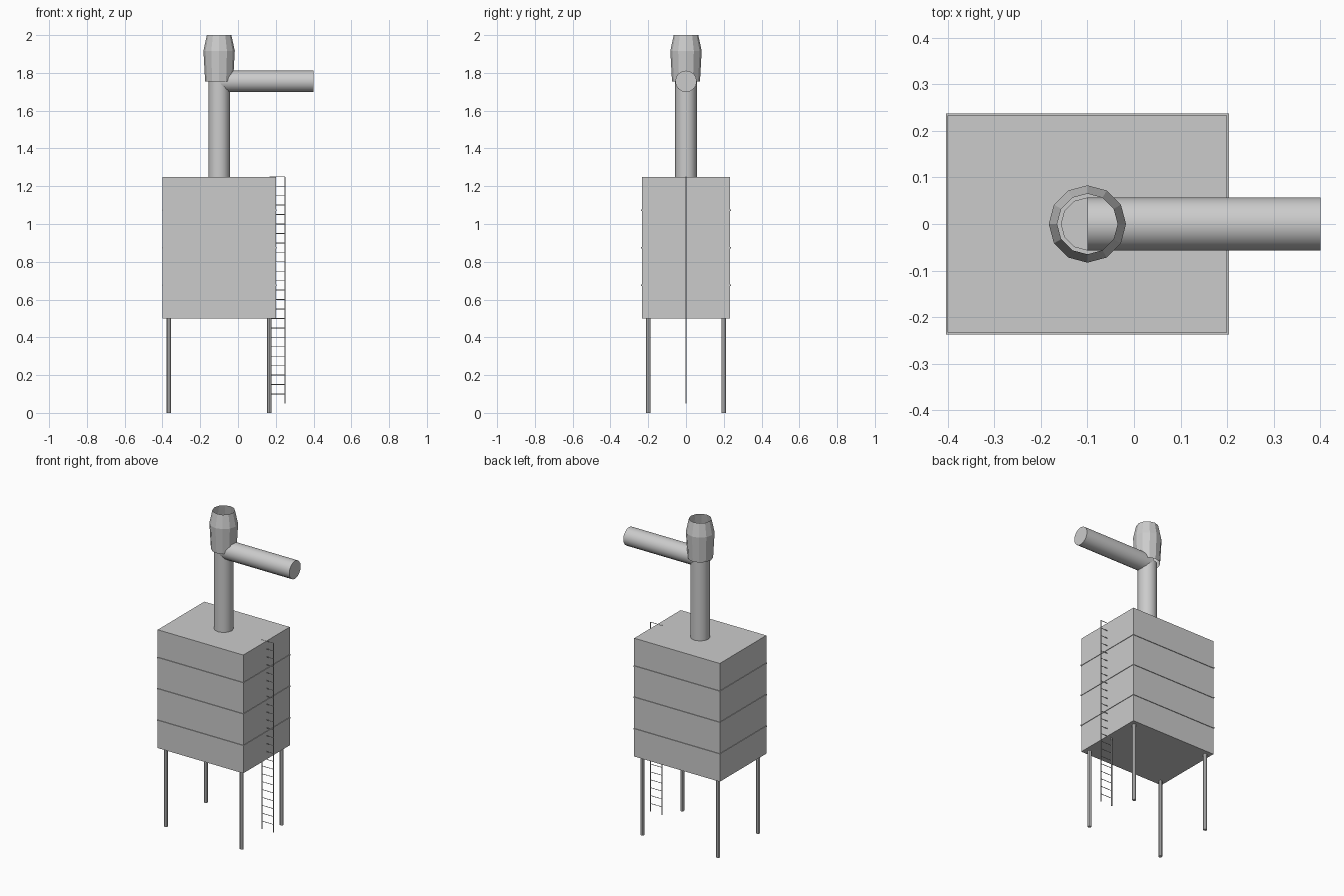
import bpy, bmesh, math
from mathutils import Vector, Matrix

if "Cube" in bpy.data.objects:
    bpy.data.objects.remove(bpy.data.objects["Cube"], do_unlink=True)

GREY = (0.6, 0.6, 0.6, 1)
steel = bpy.data.materials.new("plain grey")
steel.use_nodes = True
steel.diffuse_color = GREY
steel.node_tree.nodes["Principled BSDF"].inputs["Base Color"].default_value = GREY


def finish(name, bm, smooth=False):
    mesh = bpy.data.meshes.new(name)
    bm.to_mesh(mesh)
    bm.free()
    mesh.materials.append(steel)
    obj = bpy.data.objects.new(name, mesh)
    bpy.context.collection.objects.link(obj)
    if smooth:
        bpy.ops.object.select_all(action="DESELECT")
        obj.select_set(True)
        bpy.context.view_layer.objects.active = obj
        bpy.ops.object.shade_smooth_by_angle(angle=math.radians(32))
    return obj


def add_box(bm, centre, size):
    bmesh.ops.create_cube(bm, size=1, matrix=Matrix.LocRotScale(Vector(centre), None, Vector(size)))


def add_rod(bm, start, end, radius, sides):
    start, end = Vector(start), Vector(end)
    axis = end - start
    matrix = Matrix.Translation((start + end) / 2) @ axis.to_track_quat("Z", "Y").to_matrix().to_4x4()
    bmesh.ops.create_cone(bm, cap_ends=True, segments=sides, radius1=radius,
                          radius2=radius, depth=axis.length, matrix=matrix)


CX = -0.1             # centre line of tank and stack
HALF_X, HALF_Y = 0.3, 0.233
FLOOR, ROOF = 0.5, 1.25
PIPE_R, ELBOW_Z = 0.057, 1.755

# Main tank
bm = bmesh.new()
add_box(bm, (CX, 0, (FLOOR + ROOF) / 2), (2 * HALF_X, 2 * HALF_Y, ROOF - FLOOR))
finish("tank_body", bm)

# Thin bands around the tank
for i, z in enumerate((0.675, 0.875, 1.073)):
    bm = bmesh.new()
    for s in (-1, 1):
        add_box(bm, (CX, s * HALF_Y, z), (2 * HALF_X + 0.007, 0.008, 0.007))
        add_box(bm, (CX + s * HALF_X, 0, z), (0.007, 2 * HALF_Y + 0.008, 0.007))
    finish(f"tank_band_{i + 1}", bm)

# Four legs
for x_name, sx in (("right", -1), ("left", 1)):
    for y_name, sy in (("front", -1), ("back", 1)):
        bm = bmesh.new()
        x, y = CX + sx * 0.266, sy * 0.2
        add_rod(bm, (x, y, 0), (x, y, FLOOR), 0.0115, 8)
        finish(f"{y_name}_{x_name}_leg", bm)

# Ladder: two rails and evenly spaced rungs
bm = bmesh.new()
INNER, OUTER = 0.167, 0.249
for x in (INNER, OUTER):
    add_rod(bm, (x, 0, 0.05), (x, 0, ROOF), 0.003, 6)
for i in range(24):
    z = 0.1 + 0.05 * i
    add_rod(bm, (INNER, 0, z), (OUTER, 0, z), 0.002, 6)
finish("ladder", bm)

# Vertical stack and side duct
bm = bmesh.new()
add_rod(bm, (CX, 0, ROOF), (CX, 0, ELBOW_Z), PIPE_R, 12)
finish("stack_pipe", bm, True)
bm = bmesh.new()
add_rod(bm, (CX, 0, ELBOW_Z), (0.4, 0, ELBOW_Z), PIPE_R, 16)
finish("side_duct", bm, True)

# Open flared cowl, swept from its profile
bm = bmesh.new()
rings = []
for r, z in ((0.074, 1.755), (0.083, 1.917), (0.065, 2.0)):
    rings.append([bm.verts.new((CX + r * math.cos(a), r * math.sin(a), z))
                  for a in (math.tau * k / 12 for k in range(12))])
for low, high in zip(rings, rings[1:]):
    for k in range(12):
        n = (k + 1) % 12
        bm.faces.new((low[k], low[n], high[n], high[k]))
finish("stack_cowl", bm)
